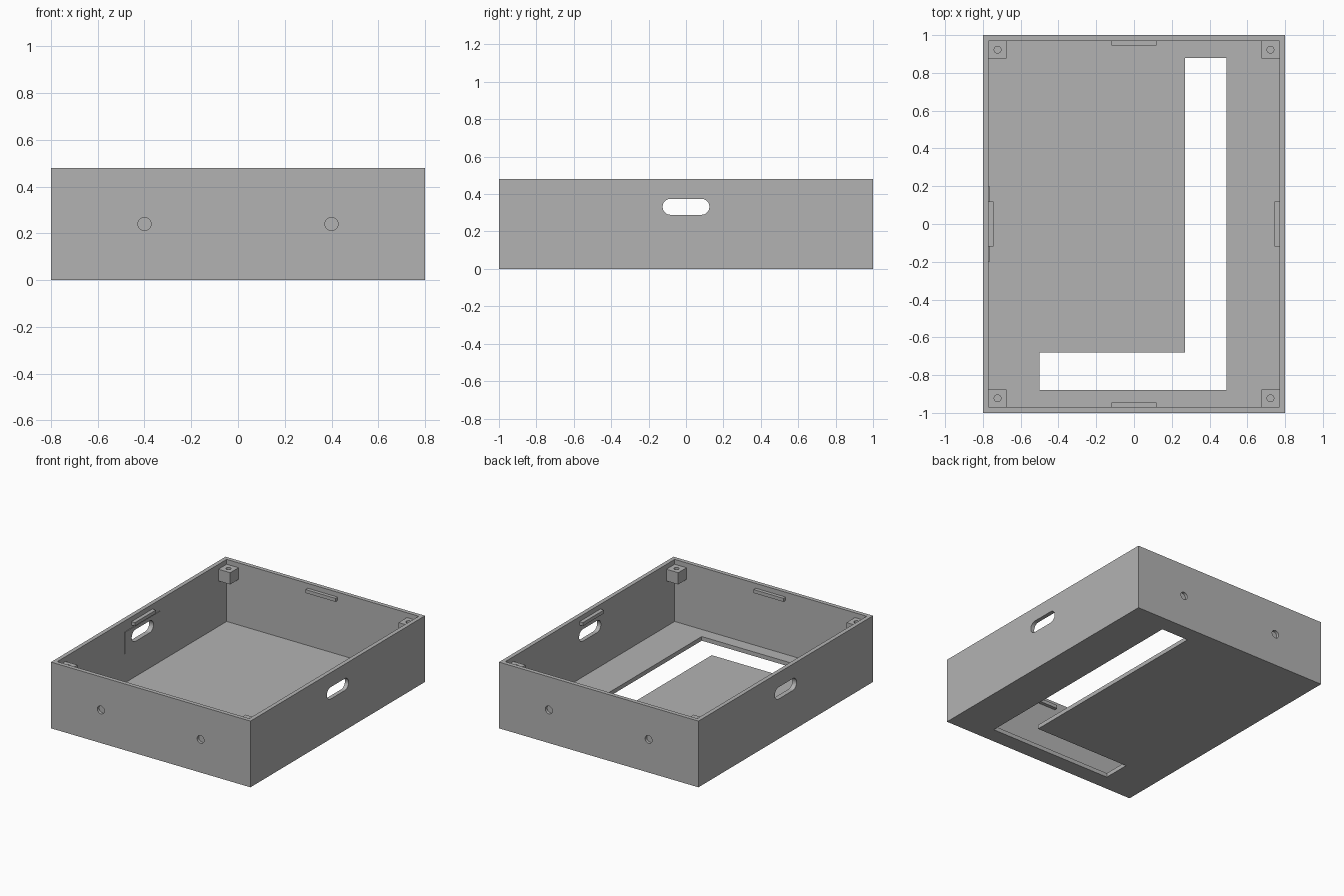
import bpy, bmesh, math
from mathutils import Matrix, Vector

if "Cube" in bpy.data.objects:
    bpy.data.objects.remove(bpy.data.objects["Cube"])

grey = bpy.data.materials.new("mid grey")
grey.use_nodes = True
colour = (0.45, 0.45, 0.45, 1)
grey.diffuse_color = colour
grey.node_tree.nodes["Principled BSDF"].inputs["Base Color"].default_value = colour

W, D, H = 0.8, 1.0, 0.48      # half width, half depth, height
T = 0.03                      # wall and floor thickness
IX, IY = W - T, D - T         # inner half sizes
SEAT = 0.445                  # height of the lid supports
ALONG_X = Matrix(((0, 0, 1), (1, 0, 0), (0, 1, 0))).to_4x4()
ALONG_Y = Matrix(((1, 0, 0), (0, 0, 1), (0, 1, 0))).to_4x4()
ALONG_Z = Matrix.Identity(4)


def prism(name, outline, low, high, axis=ALONG_Z):
    """Extrude a flat outline between two positions along an axis."""
    bm = bmesh.new()
    face = bm.faces.new([bm.verts.new((u, v, low)) for u, v in outline])
    top = bmesh.ops.extrude_face_region(bm, geom=[face])["geom"]
    moved = [g for g in top if isinstance(g, bmesh.types.BMVert)]
    bmesh.ops.translate(bm, verts=moved, vec=(0, 0, high - low))
    bm.transform(axis)
    bmesh.ops.recalc_face_normals(bm, faces=bm.faces)
    mesh = bpy.data.meshes.new(name)
    bm.to_mesh(mesh)
    bm.free()
    mesh.materials.append(grey)
    ob = bpy.data.objects.new(name, mesh)
    bpy.context.collection.objects.link(ob)
    return ob


def rect(u0, u1, v0, v1):
    return [(u0, v0), (u1, v0), (u1, v1), (u0, v1)]


def stadium(u, v, radius, reach=0, n=16):
    """Circle outline, stretched by reach to each side."""
    points = []
    for side in (1, -1):
        for i in range(n + (reach > 0)):
            a = math.pi * (i / n - 0.5) + (math.pi if side < 0 else 0)
            points.append((u + side * reach + radius * math.cos(a),
                           v + radius * math.sin(a)))
    return points


def cut(ob, cutter):
    cutter.hide_render = True
    mod = ob.modifiers.new("cut", 'BOOLEAN')
    mod.operation, mod.solver, mod.object = 'DIFFERENCE', 'EXACT', cutter
    bpy.context.view_layer.objects.active = ob
    bpy.ops.object.modifier_apply(modifier=mod.name)
    bpy.data.objects.remove(cutter)


def handle_cutter():
    return prism("handle_cutter", stadium(0, 0.332, 0.043, 0.082), -1, 1, ALONG_X)


# Open tray with an L-shaped opening in the floor
tray = prism("tray", rect(-W, W, -D, D), 0, H)
cut(tray, prism("cavity", rect(-IX, IX, -IY, IY), T, H + 0.1))
cut(tray, prism("floor_opening", [(-0.5, -0.88), (0.49, -0.88), (0.49, 0.88),
                                  (0.27, 0.88), (0.27, -0.68), (-0.5, -0.68)], -0.1, 0.1))
cut(tray, handle_cutter())

# Shallow round recesses on the outside of each wall
depth = 0.02
for s in (-1, 1):
    for axis, half, offset in ((ALONG_X, W, 0.5), (ALONG_Y, D, 0.4)):
        for t in (-offset, offset):
            low, high = sorted((s * (half - depth), s * (half + 0.1)))
            cut(tray, prism("recess", stadium(t, 0.24, 0.028), low, high, axis))

# Corner screw blocks and lid ledges
size, sink = 0.095, 0.004
for sx, side in ((-1, "right"), (1, "left")):
    for sy, end in ((-1, "front"), (1, "back")):
        xs = sorted((sx * (IX - size), sx * (IX + sink)))
        ys = sorted((sy * (IY - size), sy * (IY + sink)))
        block = prism(f"screw_block_{end}_{side}", rect(*xs, *ys), SEAT - 0.085, SEAT)
        hole = stadium(sx * (IX - size / 2), sy * (IY - size / 2), 0.018)
        cut(block, prism("screw_hole", hole, SEAT - 0.06, SEAT + 0.1))
    xs = sorted((sx * (IX - 0.027), sx * (IX + sink)))
    prism(f"ledge_{side}", rect(*xs, -0.12, 0.12), SEAT - 0.025, SEAT)

for sy, end in ((-1, "front"), (1, "back")):
    ys = sorted((sy * (IY - 0.025), sy * (IY + sink)))
    prism(f"ledge_{end}", rect(-0.12, 0.12, *ys), SEAT - 0.025, SEAT)

# Thin pad around the handle slot on the inside of the right wall
pad = prism("handle_pad", rect(-0.2, 0.2, 0.24, 0.40), -IX - sink, -IX + 0.005, ALONG_X)
cut(pad, handle_cutter())
